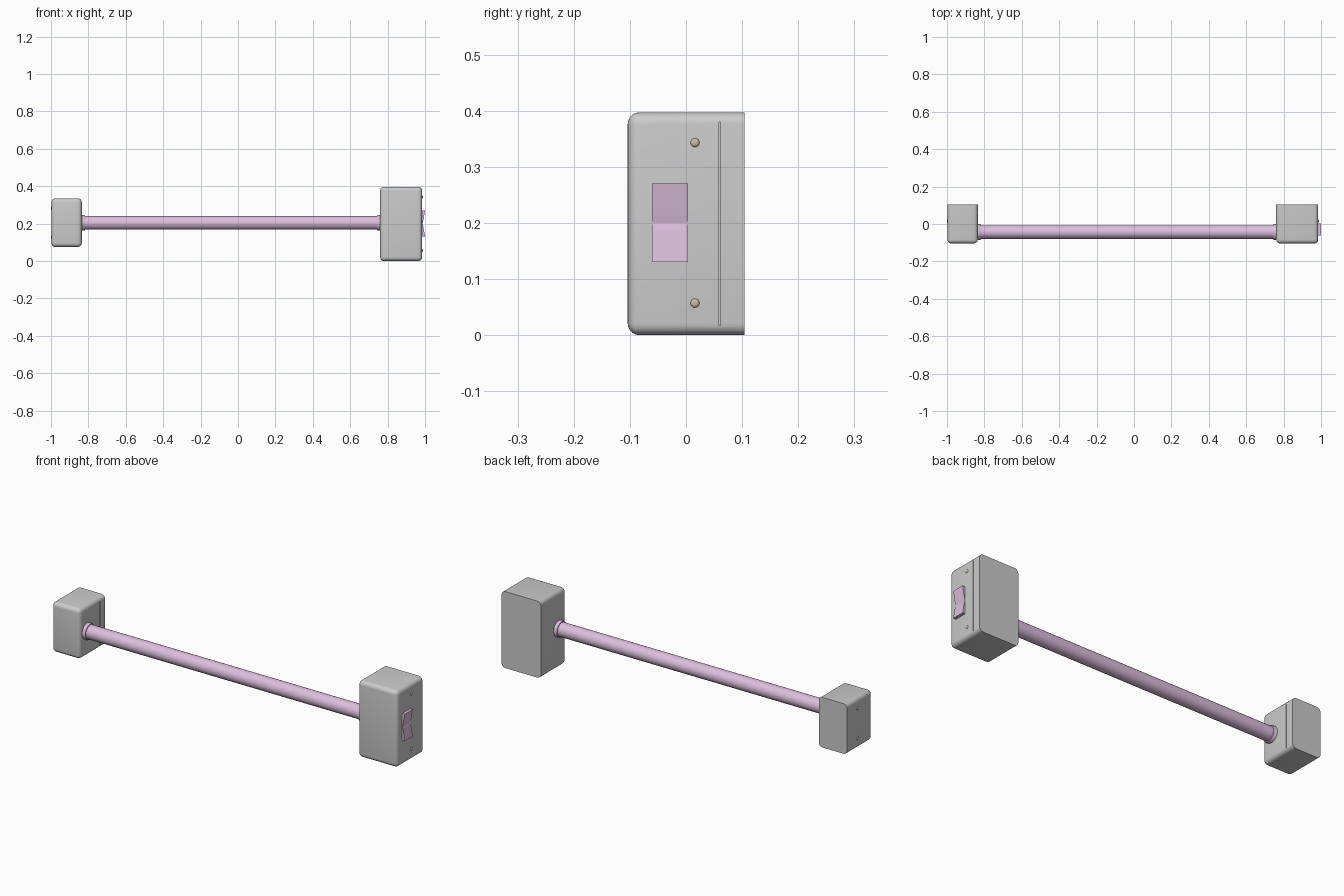
import bpy, bmesh, math
from mathutils import Matrix, Vector

if "Cube" in bpy.data.objects:
    bpy.data.objects.remove(bpy.data.objects["Cube"])


def material(name, rgb):
    m = bpy.data.materials.new(name)
    m.diffuse_color = (*rgb, 1)
    m.use_nodes = True
    m.node_tree.nodes["Principled BSDF"].inputs["Base Color"].default_value = m.diffuse_color
    return m


PURPLE = material("mauve", (0.72, 0.52, 0.72))
BRASS = material("brass", (0.6, 0.5, 0.32))
BAR_Y, BAR_Z = -0.043, 0.204


def finish(name, bm, mat=None, smooth=True):
    bmesh.ops.recalc_face_normals(bm, faces=bm.faces)
    me = bpy.data.meshes.new(name)
    bm.to_mesh(me)
    bm.free()
    ob = bpy.data.objects.new(name, me)
    bpy.context.collection.objects.link(ob)
    if mat:
        me.materials.append(mat)
    if smooth:
        bpy.ops.object.select_all(action='DESELECT')
        ob.select_set(True)
        bpy.context.view_layer.objects.active = ob
        bpy.ops.object.shade_smooth_by_angle(angle=math.radians(35))
    return ob


def box_bm(lo, hi):
    bm = bmesh.new()
    lo, hi = Vector(lo), Vector(hi)
    bmesh.ops.create_cube(bm, size=1, matrix=Matrix.Translation((lo + hi) / 2)
                          @ Matrix.Diagonal((*(hi - lo), 1)))
    return bm


def lathe_x(name, profile, y, z, mat, steps=32):
    """Revolve (x, radius) points around a line parallel to x."""
    bm = bmesh.new()
    vs = [bm.verts.new((x, y, z + r)) for x, r in profile]
    es = [bm.edges.new(p) for p in zip(vs, vs[1:])]
    bmesh.ops.spin(bm, geom=vs + es, cent=(0, y, z), axis=(1, 0, 0),
                   angle=2 * math.pi, steps=steps)
    bmesh.ops.remove_doubles(bm, verts=bm.verts, dist=1e-5)
    return finish(name, bm, mat)


def housing(name, x0, x1, z0, z1, seam_x):
    # rounded everywhere except around the flat back
    bm = box_bm((x0, -0.104, z0), (x1, 0.104, z1))
    edges = [e for e in bm.edges if any(v.co.y < 0 for v in e.verts)]
    bmesh.ops.bevel(bm, geom=edges, offset=0.021, segments=5, profile=0.5,
                    affect='EDGES')
    ob = finish(name, bm)
    # thin seam slot in one side
    cutter = finish(name + "_seam_cutter", box_bm(
        (seam_x - 0.004, 0.0585, z0 + 0.017),
        (seam_x + 0.004, 0.0615, z1 - 0.017)), smooth=False)
    cutter.hide_render = True
    cutter.hide_set(True)
    cut = ob.modifiers.new("seam", 'BOOLEAN')
    cut.object = cutter
    cut.solver = 'EXACT'


def screw(name, x, z, side):
    r, h = 0.008, 0.004
    prof = [(x - side * 0.003, r)]
    prof += [(x + side * h * math.sin(a), r * math.cos(a))
             for a in (i * math.pi / 8 for i in range(5))]
    lathe_x(name, prof, 0.016, z, BRASS, 16)


# end housings
housing("left_housing", -0.997, -0.835, 0.075, 0.335, -0.835)
housing("right_housing", 0.76, 0.985, 0.0, 0.397, 0.985)

# bar and end collars
lathe_x("bar", [(-0.84, 0.036), (0.765, 0.036)], BAR_Y, BAR_Z, PURPLE)
for name, x, s in (("left_collar", -0.835, 1), ("right_collar", 0.76, -1)):
    prof = [(-0.004, 0.042), (0.013, 0.042), (0.017, 0.040), (0.018, 0.035)]
    lathe_x(name, [(x + s * d, r) for d, r in prof], BAR_Y, BAR_Z, PURPLE)

# cover screws
for i, z in enumerate((0.057, 0.343)):
    screw(f"right_screw_{i + 1}", 0.985, z, 1)
for i, z in enumerate((0.127, 0.283)):
    screw(f"left_screw_{i + 1}", -0.997, z, -1)

# rocker switch: two pads sloping down to a recessed middle
bm = bmesh.new()
prof = [(0.98, 0.13), (1.0, 0.13), (0.99, 0.187), (0.987, 0.2),
        (0.99, 0.213), (1.0, 0.27), (0.98, 0.27)]
face = bm.faces.new([bm.verts.new((x, -0.061, z)) for x, z in prof])
ext = bmesh.ops.extrude_face_region(bm, geom=[face])
bmesh.ops.translate(bm, vec=(0, 0.065, 0),
                    verts=[v for v in ext["geom"] if isinstance(v, bmesh.types.BMVert)])
finish("rocker_switch", bm, PURPLE, smooth=False)
